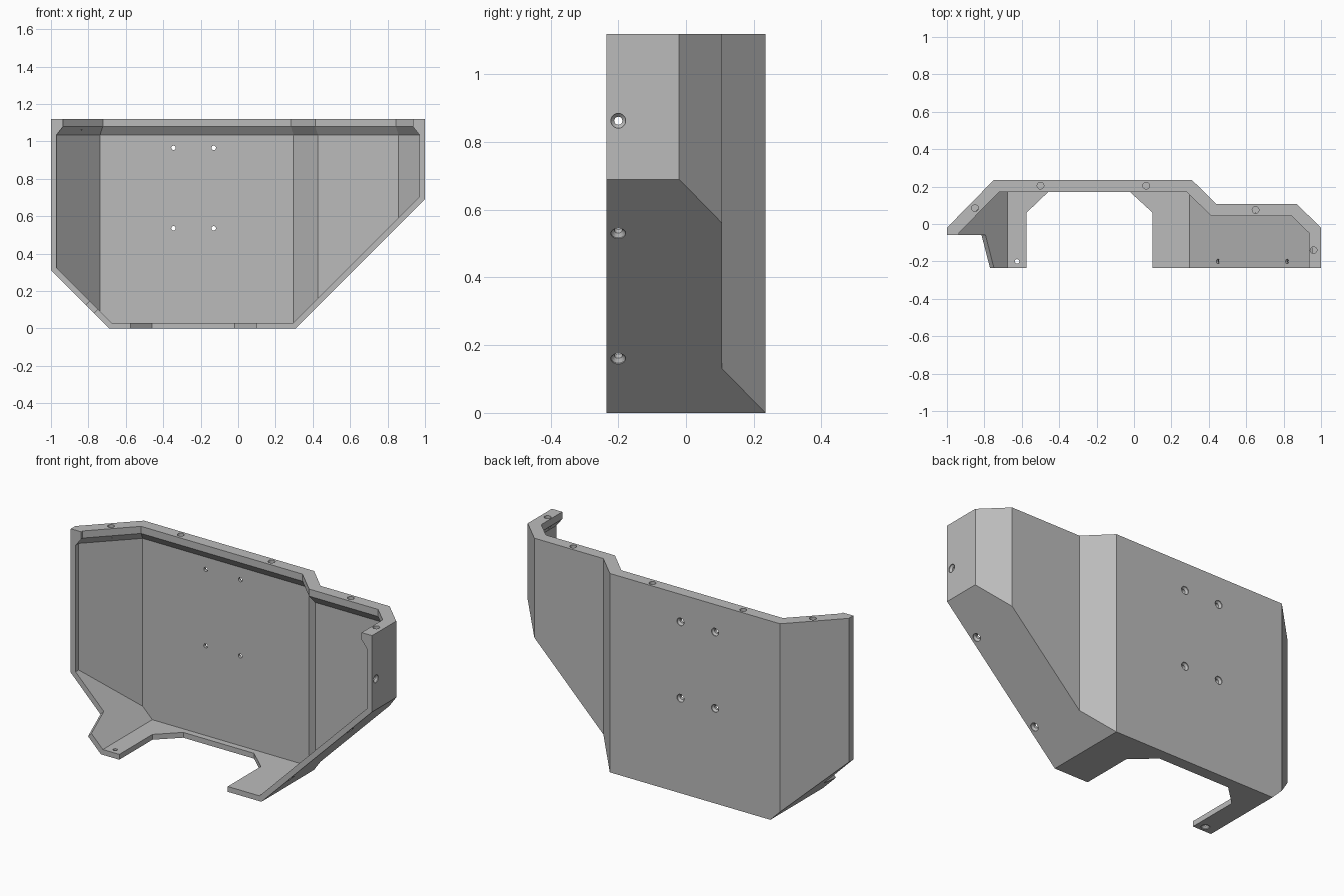
import bpy
import bmesh
from mathutils import Vector

default = bpy.data.objects.get("Cube")
if default:
    bpy.data.objects.remove(default, do_unlink=True)

# Single painted-metal colour
grey = bpy.data.materials.new("plain grey")
grey.use_nodes = True
grey.diffuse_color = (0.5, 0.5, 0.5, 1)
grey.node_tree.nodes["Principled BSDF"].inputs["Base Color"].default_value = (0.5, 0.5, 0.5, 1)

WALL, RIM, TOP, FRONT = 0.03, 0.065, 1.12, -0.235
PLAN = [(-1, -0.02), (-0.75, 0.235), (0.31, 0.235), (0.44, 0.107), (0.87, 0.107), (1, -0.02)]
BELLY = [(2, 1.69), (0.31, 0), (-0.69, 0), (-2, 1.31)]


def inset(points, amount):
    """Move an open path to its right-hand side, with mitred corners."""
    pts = [Vector(p) for p in points]
    normals = []
    for a, b in zip(pts, pts[1:]):
        d = (b - a).normalized()
        normals.append(Vector((d.y, -d.x)))
    result = []
    for i, p in enumerate(pts):
        n, m = normals[max(i - 1, 0)], normals[min(i, len(normals) - 1)]
        result.append(p + (n + m) * amount / (1 + n.dot(m)))
    return result


def loft(name, sections):
    """Closed solid through matching rings of points."""
    bm = bmesh.new()
    rings = [[bm.verts.new(p) for p in s] for s in sections]
    bm.faces.new(rings[0])
    bm.faces.new(rings[-1])
    for low, high in zip(rings, rings[1:]):
        for i in range(len(low)):
            j = (i + 1) % len(low)
            bm.faces.new((low[i], low[j], high[j], high[i]))
    bmesh.ops.recalc_face_normals(bm, faces=bm.faces)
    mesh = bpy.data.meshes.new(name)
    bm.to_mesh(mesh)
    bm.free()
    mesh.materials.append(grey)
    obj = bpy.data.objects.new(name, mesh)
    bpy.context.collection.objects.link(obj)
    return obj


def combine(obj, tool, operation="DIFFERENCE"):
    """Apply a boolean and discard the tool."""
    mod = obj.modifiers.new("cut", "BOOLEAN")
    mod.operation, mod.object, mod.solver = operation, tool, "EXACT"
    graph = bpy.context.evaluated_depsgraph_get()
    mesh = bpy.data.meshes.new_from_object(obj.evaluated_get(graph))
    obj.modifiers.clear()
    obj.data = mesh
    bpy.data.objects.remove(tool, do_unlink=True)


def plan_solid(name, front, levels):
    sections = []
    for z, amount in levels:
        ring = inset([(-1, front)] + PLAN + [(1, front)], amount)
        sections.append([(p.x, p.y, z) for p in ring])
    return loft(name, sections)


def trough(amount):
    ring = inset(BELLY, amount) + [Vector((-2, 3)), Vector((2, 3))]
    return loft("trough", [[(p.x, y, p.y) for p in ring] for y in (-1, 1)])


def prism(outline, start, end):
    return loft("cutter", [[(x, y, z) for x, y in outline] for z in (start, end)])


def drill(surface, direction, profile):
    """Round hole: profile holds (depth, radius) along the inward direction."""
    bm = bmesh.new()
    bmesh.ops.create_circle(bm, segments=20, radius=1)
    circle = [v.co.copy() for v in bm.verts]
    bm.free()
    d = Vector(direction).normalized()
    turn = d.to_track_quat("Z", "Y")
    base = Vector(surface)
    rings = [[base + d * depth + turn @ (c * r) for c in circle] for depth, r in profile]
    combine(shell, loft("drill", rings))


# Folded outer body
shell = plan_solid("guard_shell", FRONT, [(-0.1, 0), (TOP, 0)])
combine(shell, trough(0), "INTERSECT")

# Hollow inside, leaving a thick rim with a sloped underside
cavity = plan_solid("cavity", -0.6, [(-0.1, WALL), (1.035, WALL), (1.08, RIM), (1.3, RIM)])
combine(cavity, trough(WALL), "INTERSECT")
combine(shell, cavity)

# Opening between the two floor tabs
combine(shell, prism([(-0.575, -0.4), (-0.575, 0.06), (-0.46, 0.17), (-0.02, 0.17),
                      (0.1, 0.06), (0.1, -0.4)], -0.2, 0.2))

# Shortened left side and tapered tab, cut square to the sloping plate
side_cut = [(-2.5, -0.06), (-0.815, -0.06), (-0.77, FRONT), (-0.75, -0.31), (-2.5, -0.31)]
combine(shell, loft("cutter", [[(x + t, y, t - x - 0.69) for x, y in side_cut]
                               for t in (-0.2, 1.5)]))

# Blind holes along the top rim
for x, y in [(-0.85, 0.085), (-0.5, 0.205), (0.065, 0.205), (0.65, 0.075), (0.96, -0.14)]:
    drill((x, y, TOP), (0, 0, -1), [(-0.02, 0.018), (0.06, 0.018)])

# Countersunk through holes: back wall, right side, right slope, floor tab
SCREW = [(-0.01, 0.022), (0.004, 0.022), (0.014, 0.012), (0.06, 0.012)]
for x in (-0.345, -0.13):
    for z in (0.535, 0.965):
        drill((x, 0.235, z), (0, -1, 0), SCREW)
drill((1, -0.2, 0.863), (-1, 0, 0), SCREW)
for z in (0.16, 0.53):
    drill((0.31 + z, -0.2, z), (-1, 0, 1), SCREW)
drill((-0.625, -0.2, 0), (0, 0, 1), SCREW)
